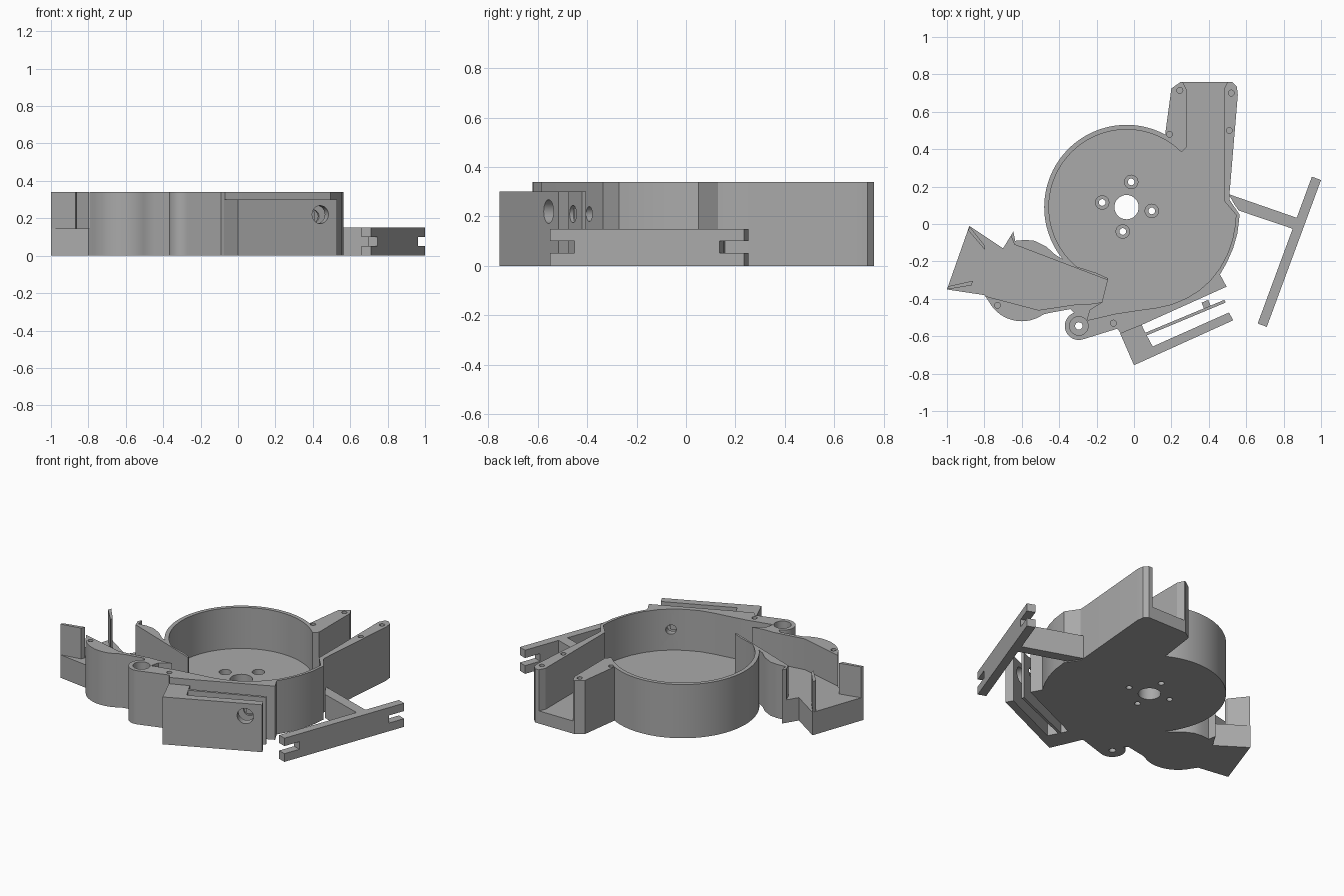
import bpy, math
from mathutils import Vector

cube = bpy.data.objects.get("Cube")
if cube:
    bpy.data.objects.remove(cube)

grey = bpy.data.materials.new("plain grey")
grey.use_nodes = True
GREY = (0.4, 0.4, 0.4, 1)
grey.diffuse_color = GREY
grey.node_tree.nodes["Principled BSDF"].inputs["Base Color"].default_value = GREY


def prism(name, pts, z0, z1):
    """Extrude a flat outline from z0 to z1."""
    n = len(pts)
    verts = [(x, y, z) for z in (z0, z1) for x, y in pts]
    area = sum(pts[i - 1][0] * pts[i][1] - pts[i][0] * pts[i - 1][1] for i in range(n))
    faces = [list(range(n))[::-1], list(range(n, 2 * n))]
    faces += [(i, (i + 1) % n, (i + 1) % n + n, i + n) for i in range(n)]
    if area < 0:
        faces = [list(f)[::-1] for f in faces]
    mesh = bpy.data.meshes.new(name)
    mesh.from_pydata(verts, [], faces)
    mesh.materials.append(grey)
    obj = bpy.data.objects.new(name, mesh)
    bpy.context.collection.objects.link(obj)
    return obj


def arc(cx, cy, r, a0, a1, n):
    steps = [math.radians(a0 + (a1 - a0) * i / n) for i in range(n + 1)]
    return [(cx + r * math.cos(a), cy + r * math.sin(a)) for a in steps]


def disc(x, y, r, z0, z1, n=24):
    return prism("hole_cutter", arc(x, y, r, 0, 360, n)[:-1], z0, z1)


def rod(start, direction, r, length):
    obj = disc(0, 0, r, 0, length)
    obj.rotation_euler = Vector(direction).to_track_quat("Z", "Y").to_euler()
    obj.location = start
    return obj


def activate(obj):
    bpy.ops.object.select_all(action="DESELECT")
    obj.select_set(True)
    bpy.context.view_layer.objects.active = obj


def cut(obj, cutters):
    activate(obj)
    for c in cutters:
        c.hide_render = True
        mod = obj.modifiers.new("cut", "BOOLEAN")
        mod.operation = "DIFFERENCE"
        mod.solver = "EXACT"
        mod.object = c
        bpy.ops.object.modifier_apply(modifier=mod.name)
        bpy.data.objects.remove(c)


def strip(a, b, width):
    """Rectangle outline along a to b, widened to its left side."""
    a, b = Vector(a), Vector(b)
    d = (b - a).normalized()
    side = Vector((-d.y, d.x)) * width
    return [tuple(p) for p in (a, b, b + side, a + side)]


TOP, FLOOR, CHUTE, BRACKET, ARM = 0.34, 0.08, 0.145, 0.30, 0.15
CX, CY = -0.04, 0.09

# Housing outline: drum, chute, pivot boss, volute, outlet
outline = arc(CX, CY, 0.44, 62, 219, 48)
outline += [(-.42, -.165), (-.47, -.12), (-.53, -.09), (-.58, -.085), (-.635, -.09),
            (-.645, -.04), (-.7, -.13), (-.88, -.01), (-1, -.35), (-.8, -.38)]
outline += arc(-.6, -.32, 0.2, 207, 305, 14)
outline += [(-.45, -.475), (-.34, -.455)]
outline += arc(-.295, -.545, 0.075, 110, 290, 20)
outline += [(-.09, -.56), (-.07, -.585), (.04, -.54), (.495, -.335), (.46, -.27),
            (.497, -.205), (.53, -.13), (.553, -.05), (.565, .05), (.51, .13),
            (.51, .155), (.555, .69), (.55, .735), (.525, .76), (.25, .76), (.2, .725)]
housing = prism("housing", outline, 0, TOP)

# Drum and outlet cavity
cavity = arc(CX, CY, 0.415, 45, 230, 52)
cavity += [(-.2, -.262), (-.14, -.29), (-.14, -.3), (-.17, -.42), (-.235, -.46), (-.25, -.515),
           (-.1, -.48), (.03, -.46)]
cavity += [(.12, -.448), (.2, -.43), (.28, -.397), (.35, -.354), (.41, -.3), (.46, -.235),
           (.5, -.16), (.527, -.08), (.542, 0), (.545, .05), (.48, .125),
           (.48, .72), (.525, .81), (.235, .81), (.28, .72), (.28, .41)]
drum_cut = prism("drum_cutter", cavity, FLOOR, 0.5)

# Raised chute passage, open at its outer end
passage = [(-.64, -.11), (-.141, -.3), (-.12, -.31), (-.15, -.415), (-.25, -.43), (-.31, -.43),
           (-.51, -.46), (-.785, -.388), (-.8, -.39), (-1.1, -.4), (-1.1, .1), (-.68, .1),
           (-.66, -.06)]
chute_cut = prism("chute_cutter", passage, CHUTE, 0.5)

# Screw holes, shaft hole, countersunk motor holes, boss bore
holes = [disc(x, y, 0.016, 0.2, 0.5, 12) for x, y in
         [(-.73, -.435), (-.11, -.53), (.19, .48), (.245, .715), (.52, .7), (.51, .5)]]
holes.append(disc(CX, CY, 0.065, -0.1, 0.2, 32))
for x, y in [(-.015, .225), (-.17, .115), (-.06, -.04), (.095, .07)]:
    holes += [disc(x, y, 0.018, -0.1, 0.2, 16), disc(x, y, 0.036, 0.04, 0.2, 20)]
holes += [disc(-.295, -.545, 0.02, -0.1, 0.5, 16), disc(-.295, -.545, 0.05, 0.29, 0.5)]
normal = (-.41, .91, 0)
holes.append(rod((.40, -.46, .21), normal, 0.03, 0.2))
cut(housing, [drum_cut, chute_cut] + holes)

# Guide fins at the chute mouth
prism("rear_guide_fin", [(-.88, -.012), (-.8, -.112), (-.797, -.138), (-.886, -.035)], 0.1, TOP)
prism("front_guide_fin", [(-1, -.35), (-.87, -.328), (-.86, -.303), (-.993, -.333)], 0.1, TOP)

# Sensor bracket: outer plate with a corner block, plus a thin inner plate
bracket = prism("bracket", [(-.075, -.583), (0, -.755), (.53, -.515), (.508, -.473), (.1, -.655),
                            (.065, -.59), (.04, -.538)], 0, BRACKET)
cut(bracket, [rod((.46, -.6, .22), normal, 0.048, 0.12)])
inner_plate = prism("bracket_inner_plate", strip((.065, -.597), (.49, -.42), 0.016), 0, BRACKET)
cut(inner_plate, [rod((.425, -.51, .21), normal, 0.035, 0.12)])
prism("bracket_tab", strip((.375, -.453), (.41, -.438), 0.035), 0.18, 0.235)

# Side arm: strut and crossbar with slotted ends
prism("arm_strut", [(.505, .16), (.885, .028), (.862, -.03), (.56, .072), (.54, .1)], 0, ARM)
low, high = Vector((.71, -.55)), Vector((1, .235))
crossbar = prism("arm_crossbar", strip(low, high, 0.052), 0, ARM)
along = (high - low).normalized()
out = Vector((along.y, -along.x)) * 0.05
slots = []
for end, sign in ((low, -1), (high, 1)):
    a = end + out - along * sign * 0.105
    b = end + out + along * sign * 0.1
    slots.append(prism("slot_cutter", strip(a, b, 0.2 * sign), 0.052, 0.1))
cut(crossbar, slots)

for obj in (housing, bracket, inner_plate):
    activate(obj)
    bpy.ops.object.shade_smooth_by_angle(angle=math.radians(25))
